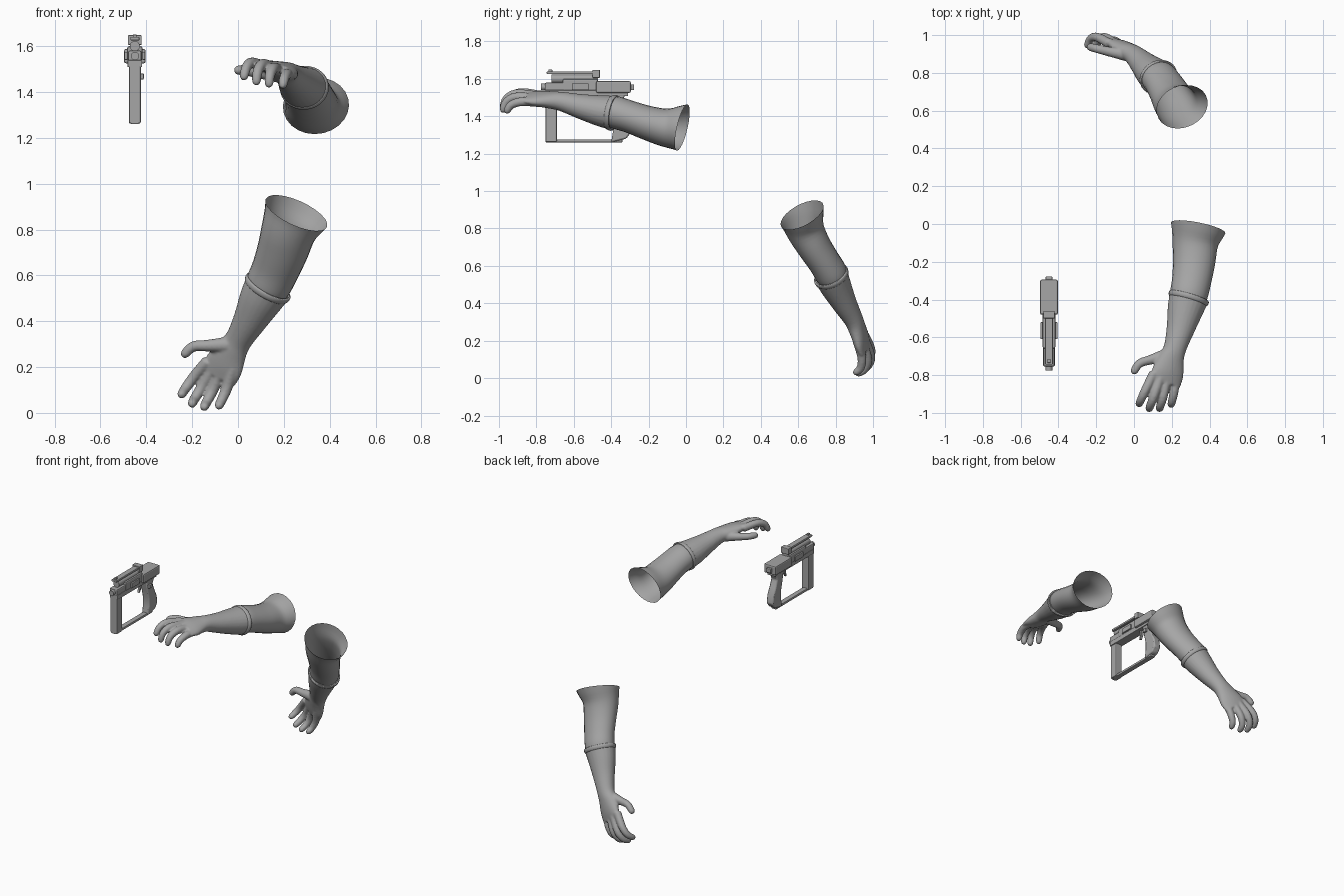
import bpy, bmesh, math
from mathutils import Vector, Matrix

if "Cube" in bpy.data.objects:
    bpy.data.objects.remove(bpy.data.objects["Cube"])

GREY = (0.38, 0.38, 0.38, 1)
mat = bpy.data.materials.new("plain grey")
mat.use_nodes = True
mat.diffuse_color = GREY
bsdf = mat.node_tree.nodes["Principled BSDF"]
bsdf.inputs["Base Color"].default_value = GREY
bsdf.inputs["Roughness"].default_value = 0.7


def finish(name, bm, smooth=True):
    bmesh.ops.recalc_face_normals(bm, faces=bm.faces[:])
    me = bpy.data.meshes.new(name)
    bm.to_mesh(me)
    bm.free()
    me.materials.append(mat)
    ob = bpy.data.objects.new(name, me)
    bpy.context.collection.objects.link(ob)
    if smooth:
        bpy.ops.object.select_all(action='DESELECT')
        ob.select_set(True)
        bpy.context.view_layer.objects.active = ob
        bpy.ops.object.shade_smooth_by_angle(angle=math.radians(40))
    return ob


def refine(secs, n=4):
    """Catmull-Rom interpolation of section tuples."""
    p = [Vector(s) for s in secs]
    p = [p[0] * 2 - p[1]] + p + [p[-1] * 2 - p[-2]]
    out = []
    for a, b, c, d in zip(p, p[1:], p[2:], p[3:]):
        for k in range(n):
            t = k / n
            out.append(0.5 * (2 * b + (c - a) * t + (2 * a - 5 * b + 4 * c - d) * t ** 2
                              + (3 * b - a - 3 * c + d) * t ** 3))
    return out + [p[-2]]


def loft(bm, secs, M, caps=True, lean=0.0, sides=24):
    """Elliptical tube; each section is x, y, z, half width, half height, roll."""
    secs = refine(secs)
    rings = []
    for i, s in enumerate(secs):
        a, b = secs[max(i - 1, 0)], secs[min(i + 1, len(secs) - 1)]
        t = Vector(b[:3]) - Vector(a[:3])
        t.normalize()
        side = t.cross(Vector((0, 0, 1))).normalized()
        up = side.cross(t)
        side, up = (side * math.cos(s[5]) + up * math.sin(s[5]),
                    up * math.cos(s[5]) - side * math.sin(s[5]))
        ring = []
        for k in range(sides):
            ang = math.tau * k / sides
            v = Vector(s[:3]) + side * s[3] * math.cos(ang) + up * s[4] * math.sin(ang)
            if lean:
                v -= t * lean * math.sin(ang) * max(0, 1 - i / 4)
            ring.append(bm.verts.new(M @ v))
        rings.append(ring)
    for r, q in zip(rings, rings[1:]):
        for k in range(sides):
            j = (k + 1) % sides
            bm.faces.new((r[k], r[j], q[j], q[k]))
    if caps:
        bm.faces.new(rings[0])
        bm.faces.new(rings[-1])


SLEEVE = [(.34, -.02, 1.34, .147, .122, 0), (.325, -.1, 1.338, .122, .104, 0),
          (.318, -.2, 1.363, .112, .092, 0), (.305, -.3, 1.397, .104, .086, 0),
          (.29, -.375, 1.42, .1, .087, 0), (.28, -.42, 1.427, .09, .078, 0)]
GLOVE = [(.29, -.39, 1.418, .105, .092, 0), (.27, -.46, 1.43, .094, .083, 0),
         (.245, -.56, 1.452, .074, .067, 0), (.216, -.66, 1.478, .06, .052, .1),
         (.195, -.72, 1.487, .072, .045, .2), (.178, -.79, 1.495, .088, .036, .28),
         (.166, -.845, 1.5, .084, .024, .28)]
FINGERS = [
    [(.105, -.79, 1.513), (.06, -.88, 1.527), (.037, -.93, 1.508), (.026, -.953, 1.467)],
    [(.14, -.81, 1.51), (.106, -.91, 1.52), (.086, -.962, 1.49), (.08, -.978, 1.445)],
    [(.175, -.81, 1.498), (.155, -.91, 1.503), (.14, -.962, 1.475), (.135, -.978, 1.435)],
    [(.218, -.79, 1.475), (.213, -.88, 1.478), (.202, -.935, 1.46), (.196, -.957, 1.43)],
    [(.18, -.69, 1.475), (.09, -.718, 1.485), (.03, -.738, 1.495), (0, -.78, 1.495)]]


def arm(side, M):
    # open upper sleeve
    bm = bmesh.new()
    loft(bm, SLEEVE, M, caps=False, lean=.035)
    finish(side + "_sleeve", bm)
    # forearm, palm and fingers fused into one glove
    bm = bmesh.new()
    loft(bm, GLOVE, M)
    for n, path in enumerate(FINGERS):
        radii = (.036, .026, .023, .02) if n == 4 else (.026, .024, .022, .019)
        secs = [(*p, r, r, 0) for p, r in zip(path, radii)]
        end = Vector(path[3]) + (Vector(path[3]) - Vector(path[2])).normalized() * .016
        loft(bm, secs + [(*end, .008, .008, 0)], M, sides=14)
    glove = finish(side + "_glove", bm)
    rm = glove.modifiers.new("fuse", 'REMESH')
    rm.mode = 'VOXEL'
    rm.voxel_size = .006
    rm.use_smooth_shade = True
    sm = glove.modifiers.new("soften", 'SMOOTH')
    sm.factor = .5
    sm.iterations = 5
    # rolled rim of the glove
    bm = bmesh.new()
    a, b = Vector(GLOVE[0]), Vector(GLOVE[1])
    rim = []
    for f, grow in ((-.12, -.006), (-.1, .002), (.05, .005), (.2, .003), (.3, -.004)):
        s = a.lerp(b, f)
        rim.append((*s[:3], s[3] + grow, s[4] + grow, 0))
    loft(bm, rim, M, caps=False, sides=32)
    finish(side + "_glove_rim", bm)


def frame(shoulder, wrist, thumb, hand):
    s, w, t = Vector(shoulder), Vector(wrist), Vector(thumb)
    x = (w - s).normalized()
    y = (t - w) - x * (t - w).dot(x)
    y.normalize()
    n = x.cross(y) * hand
    return Matrix.Translation(w) @ Matrix((x, y, n)).transposed().to_4x4()


# left arm as described, right arm is its mirrored copy in another pose
here = frame((.34, -.02, 1.34), (.213, -.66, 1.48), (0, -.78, 1.495), 1)
there = frame((.26, .615, .883), (0, .895, .32), (-.235, .94, .25), -1)
arm("left", Matrix())
arm("right", there @ here.inverted())

# ---- pistol ----
CX = -.45


def bevel(ob, w, seg=2):
    m = ob.modifiers.new("bevel", 'BEVEL')
    m.width = w
    m.segments = seg


def box(name, half, y0, y1, z0, z1, w=.004, dx=0):
    bm = bmesh.new()
    size = Matrix.Diagonal((2 * half, y1 - y0, z1 - z0, 1))
    mid = Matrix.Translation((CX + dx, (y0 + y1) / 2, (z0 + z1) / 2))
    bmesh.ops.create_cube(bm, size=1, matrix=mid @ size)
    bevel(finish(name, bm, False), w)


def plate(name, half, outline, w=.004):
    """Extrude a y-z outline across x."""
    bm = bmesh.new()
    f = bm.faces.new([bm.verts.new((CX - half, y, z)) for y, z in outline])
    g = bmesh.ops.extrude_face_region(bm, geom=[f])["geom"]
    bmesh.ops.translate(bm, vec=(2 * half, 0, 0),
                        verts=[v for v in g if isinstance(v, bmesh.types.BMVert)])
    bevel(finish(name, bm), w)


def rod(name, r, y0, y1, z, dx=0):
    bm = bmesh.new()
    bmesh.ops.create_cone(bm, cap_ends=True, segments=20, radius1=r, radius2=r, depth=y1 - y0,
                          matrix=Matrix.Translation((CX + dx, (y0 + y1) / 2, z))
                          @ Matrix.Rotation(math.pi / 2, 4, 'X'))
    finish(name, bm)


box("rear_slide", .047, -.48, -.295, 1.525, 1.588, .008)
box("rear_nub", .018, -.3, -.278, 1.54, 1.57)
box("middle_slide", .034, -.66, -.47, 1.535, 1.6, .01)
box("lower_frame", .032, -.75, -.31, 1.508, 1.54)
box("front_slide", .03, -.755, -.65, 1.535, 1.58, .008)
rod("barrel", .018, -.775, -.7, 1.557)
rod("top_tube", .022, -.72, -.47, 1.6)
box("top_rail", .02, -.745, -.46, 1.625, 1.64)
box("rear_sight", .03, -.5, -.46, 1.605, 1.648)
box("front_sight", .008, -.735, -.715, 1.635, 1.65, .002)
for sx in (-1, 1):
    box("side_lug", .006, -.61, -.52, 1.54, 1.575, .003, sx * .039)
box("front_bar", .026, -.75, -.69, 1.262, 1.52, .007)
box("bottom_bar", .018, -.75, -.34, 1.26, 1.277, .004)
plate("grip", .026, [(-.42, 1.515), (-.325, 1.515), (-.345, 1.47), (-.325, 1.42), (-.3, 1.37),
                     (-.293, 1.315), (-.32, 1.28), (-.4, 1.262), (-.39, 1.32),
                     (-.39, 1.38), (-.405, 1.44)], .008)
plate("trigger", .008, [(-.47, 1.515), (-.45, 1.515), (-.448, 1.475), (-.465, 1.445),
                        (-.475, 1.447), (-.464, 1.48)], .002)
box("grip_button", .008, -.4, -.37, 1.455, 1.48, .003, .031)
